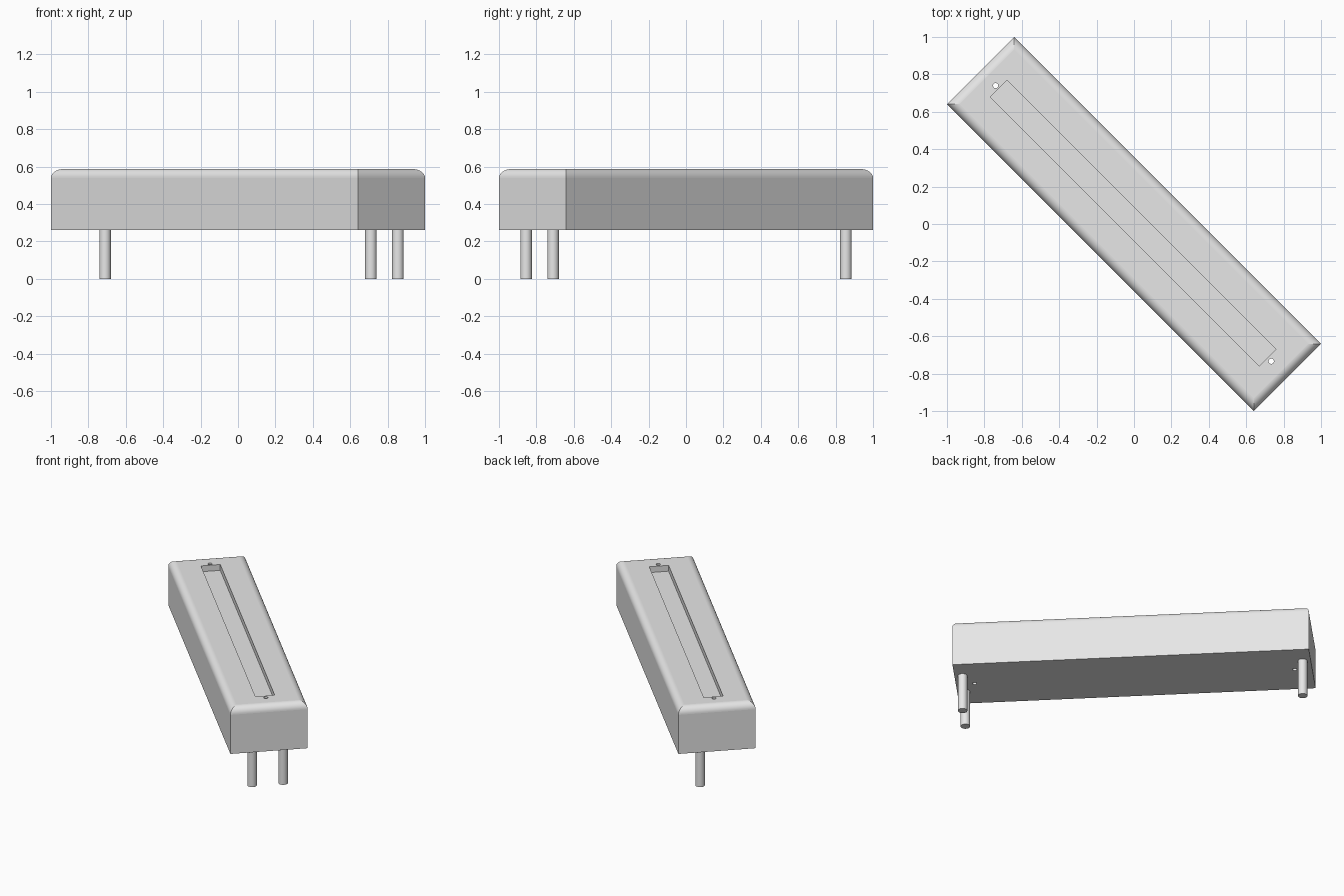
import bpy, bmesh, math
from mathutils import Matrix

cube = bpy.data.objects.get("Cube")
if cube:
    bpy.data.objects.remove(cube, do_unlink=True)

GREY = (0.8, 0.8, 0.8, 1)
mat = bpy.data.materials.new("light grey")
mat.use_nodes = True
mat.diffuse_color = GREY
mat.node_tree.nodes["Principled BSDF"].inputs["Base Color"].default_value = GREY

# Local x runs along the body, which lies diagonally
DIAGONAL = Matrix.Rotation(math.radians(-45), 4, "Z")
HALF_LENGTH, HALF_WIDTH = 1.16, 0.2545
BOTTOM, TOP, ROUND = 0.26, 0.587, 0.048


def make_object(name, bm):
    bmesh.ops.recalc_face_normals(bm, faces=bm.faces)
    bm.transform(DIAGONAL)
    mesh = bpy.data.meshes.new(name)
    bm.to_mesh(mesh)
    bm.free()
    mesh.materials.append(mat)
    obj = bpy.data.objects.new(name, mesh)
    bpy.context.collection.objects.link(obj)
    return obj


def add_cylinder(bm, x, y, z0, z1, radius, sides):
    made = bmesh.ops.create_cone(
        bm, cap_ends=True, segments=sides, radius1=radius, radius2=radius,
        depth=z1 - z0, matrix=Matrix.Translation((x, y, (z0 + z1) / 2)))
    for face in {f for v in made["verts"] for f in v.link_faces}:
        face.smooth = len(face.verts) == 4
    for edge in {e for v in made["verts"] for e in v.link_edges}:
        edge.smooth = edge.calc_face_angle(0) < 0.7


# Body: stacked rectangles, with the top edges rounded and mitred
bm = bmesh.new()
STEPS = 10
levels = [(0, BOTTOM)]
for i in range(STEPS + 1):
    a = math.pi / 2 * i / STEPS
    levels.append((ROUND * (1 - math.cos(a)), TOP - ROUND + ROUND * math.sin(a)))
rings = []
for inset, z in levels:
    l, w = HALF_LENGTH - inset, HALF_WIDTH - inset
    rings.append([bm.verts.new((sx * l, sy * w, z))
                  for sx, sy in ((-1, -1), (1, -1), (1, 1), (-1, 1))])
for r, (low, high) in enumerate(zip(rings, rings[1:])):
    for k in range(4):
        n = (k + 1) % 4
        face = bm.faces.new((low[k], low[n], high[n], high[k]))
        face.smooth = r > 0
    for k in range(4):
        bm.edges.get((low[k], high[k])).smooth = False
bm.faces.new(rings[0])
bm.faces.new(rings[-1])
body = make_object("body", bm)

# Slider slot and the two through holes
bm = bmesh.new()
X0, X1, DEPTH = -1.024, 1.011, 0.042
bmesh.ops.create_cube(
    bm, size=1,
    matrix=Matrix.Translation(((X0 + X1) / 2, 0, TOP))
    @ Matrix.Diagonal((X1 - X0, 0.127, DEPTH * 2, 1)))
for x in (-1.046, 1.038):
    add_cylinder(bm, x, 0, BOTTOM - 0.1, TOP + 0.1, 0.014, 20)
cutter = make_object("slot_cutter", bm)
cutter.hide_render = True

cut = body.modifiers.new("slot_and_holes", "BOOLEAN")
cut.operation = "DIFFERENCE"
cut.solver = "EXACT"
cut.object = cutter
bpy.context.view_layer.objects.active = body
bpy.ops.object.modifier_apply(modifier=cut.name)
bpy.data.objects.remove(cutter, do_unlink=True)

# Pins: a pair at one end, a single one at the other
for name, x, y in (("pin_right", 1.107, -0.102),
                   ("pin_left", 1.107, 0.102),
                   ("pin_far", -1.107, 0.102)):
    bm = bmesh.new()
    add_cylinder(bm, x, y, 0, BOTTOM + 0.01, 0.031, 32)
    make_object(name, bm)
